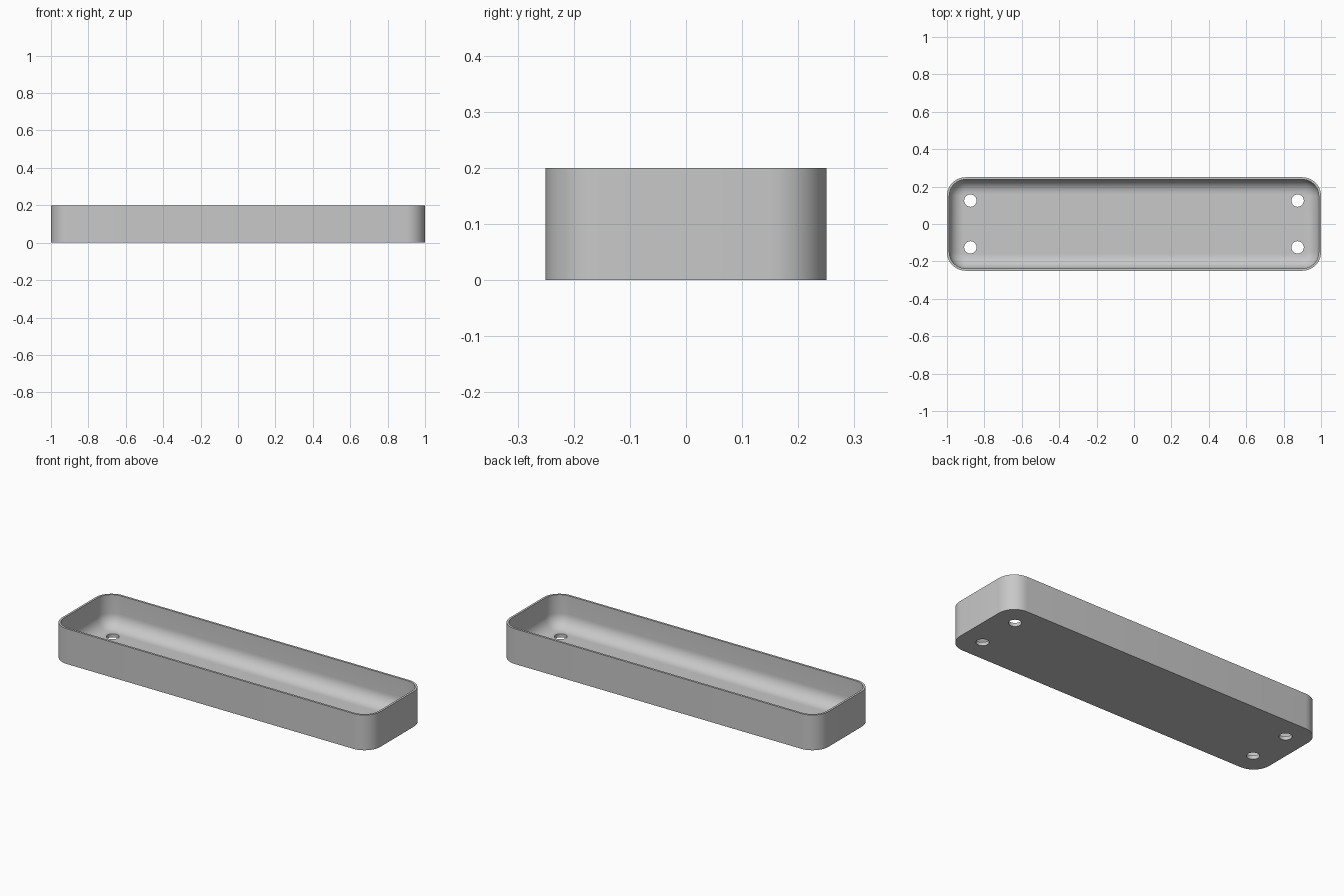
import bpy
import bmesh
from math import sin, cos, pi

if "Cube" in bpy.data.objects:
    bpy.data.objects.remove(bpy.data.objects["Cube"])

HALF_X, HALF_Y, HEIGHT = 1.0, 0.25, 0.2
CORNER, WALL, FLOOR, FILLET = 0.1, 0.012, 0.02, 0.075
HOLE_X, HOLE_Y, HOLE_R = 0.875, 0.125, 0.033
ARC = 10

grey = bpy.data.materials.new("light grey")
grey.use_nodes = True
colour = (0.58, 0.58, 0.58, 1)
grey.diffuse_color = colour
grey.node_tree.nodes["Principled BSDF"].inputs["Base Color"].default_value = colour

bm = bmesh.new()


def add_loop(points, z):
    """Closed ring of edges at height z."""
    verts = [bm.verts.new((x, y, z)) for x, y in points]
    return [bm.edges.new((a, b)) for a, b in zip(verts, verts[1:] + verts[:1])]


def rounded_rectangle(inset):
    """Outline of the tray, moved inwards."""
    radius = CORNER - inset
    points = []
    for corner, (sx, sy) in enumerate([(1, 1), (-1, 1), (-1, -1), (1, -1)]):
        for i in range(ARC + 1):
            a = (corner + i / ARC) * pi / 2
            points.append((sx * (HALF_X - CORNER) + radius * cos(a),
                           sy * (HALF_Y - CORNER) + radius * sin(a)))
    return points


def circle(cx, cy, radius, sides=32):
    return [(cx + radius * cos(2 * pi * i / sides),
             cy + radius * sin(2 * pi * i / sides)) for i in range(sides)]


# Wall profile as (inset, height): outside, rim, inside, floor fillet
profile = [(0, 0), (0, HEIGHT), (WALL, HEIGHT)]
for i in range(ARC + 1):
    a = i / ARC * pi / 2
    profile.append((WALL + FILLET * (1 - cos(a)), FLOOR + FILLET * (1 - sin(a))))
loops = [add_loop(rounded_rectangle(inset), z) for inset, z in profile]
for lower, upper in zip(loops, loops[1:]):
    bmesh.ops.bridge_loops(bm, edges=lower + upper)

# Four drain holes through the floor
bottom_edges, floor_edges = list(loops[0]), list(loops[-1])
for sx in (-1, 1):
    for sy in (-1, 1):
        ring = circle(sx * HOLE_X, sy * HOLE_Y, HOLE_R)
        low, high = add_loop(ring, 0), add_loop(ring, FLOOR)
        bmesh.ops.bridge_loops(bm, edges=low + high)
        bottom_edges += low
        floor_edges += high

# Underside and floor around the holes
for edges in (bottom_edges, floor_edges):
    bmesh.ops.triangle_fill(bm, use_beauty=True, edges=edges)
bmesh.ops.recalc_face_normals(bm, faces=bm.faces)

mesh = bpy.data.meshes.new("tray")
bm.to_mesh(mesh)
bm.free()
mesh.materials.append(grey)
tray = bpy.data.objects.new("tray", mesh)
bpy.context.collection.objects.link(tray)
bpy.ops.object.select_all(action="DESELECT")
tray.select_set(True)
bpy.context.view_layer.objects.active = tray
bpy.ops.object.shade_smooth_by_angle(angle=pi / 6)
